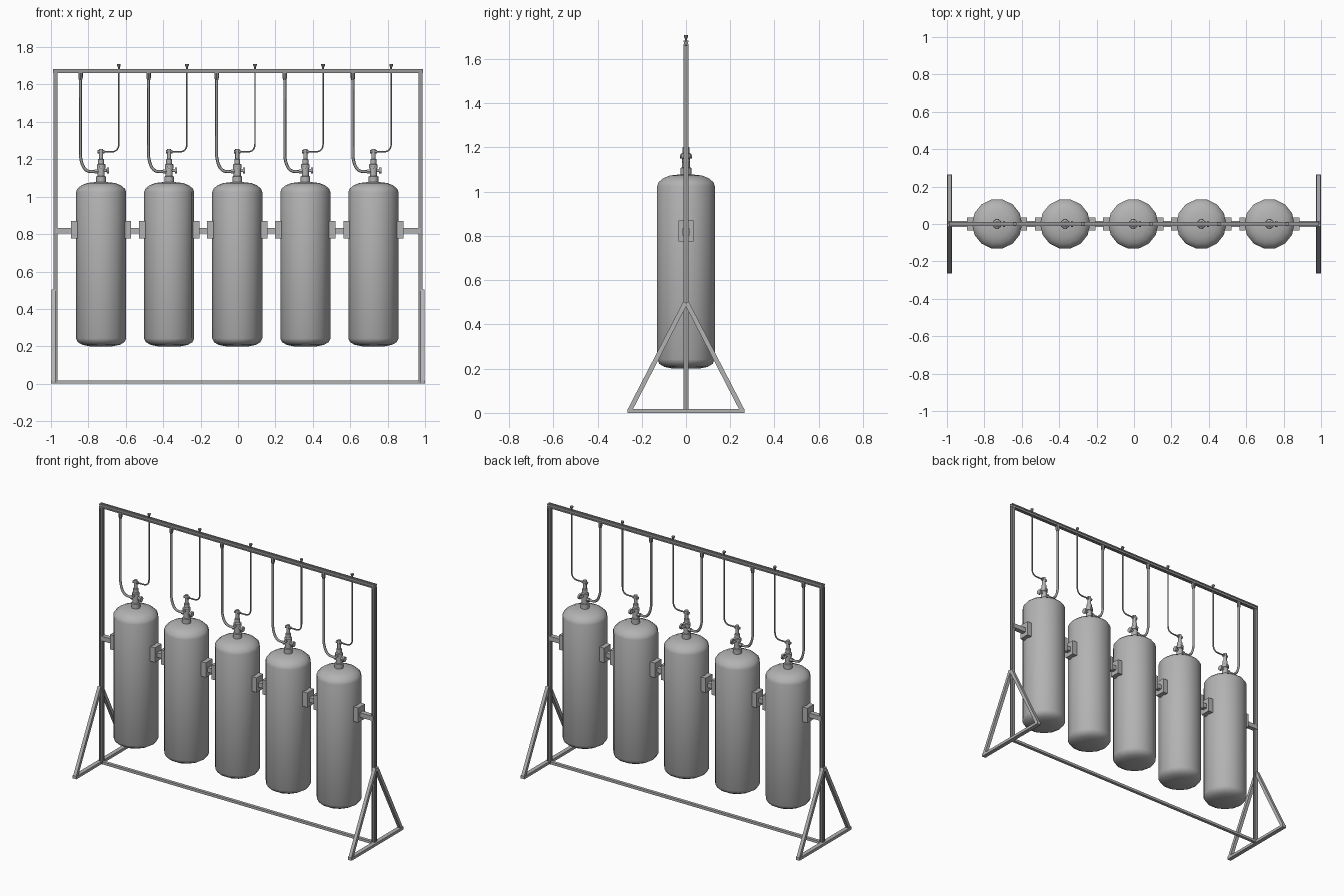
import bpy, bmesh, math
from mathutils import Vector, Matrix

if "Cube" in bpy.data.objects:
    bpy.data.objects.remove(bpy.data.objects["Cube"], do_unlink=True)


def material(name, v):
    m = bpy.data.materials.new(name)
    m.use_nodes = True
    m.diffuse_color = (v, v, v, 1)
    m.node_tree.nodes["Principled BSDF"].inputs["Base Color"].default_value = (v, v, v, 1)
    return m


LIGHT = material("light grey metal", 0.45)
FRAME = material("frame grey", 0.32)


def finish(name, bm, mat, smooth=None):
    bmesh.ops.recalc_face_normals(bm, faces=bm.faces)
    me = bpy.data.meshes.new(name)
    bm.to_mesh(me)
    bm.free()
    me.materials.append(mat)
    ob = bpy.data.objects.new(name, me)
    bpy.context.collection.objects.link(ob)
    if smooth:
        bpy.ops.object.select_all(action='DESELECT')
        ob.select_set(True)
        bpy.context.view_layer.objects.active = ob
        bpy.ops.object.shade_smooth_by_angle(angle=math.radians(smooth))
    return ob


def loft(name, rings, mat, smooth=None):
    """Skin a list of vertex rings and cap both ends."""
    bm = bmesh.new()
    loops = [[bm.verts.new(p) for p in ring] for ring in rings]
    for a, b in zip(loops, loops[1:]):
        for i in range(len(a)):
            j = (i + 1) % len(a)
            bm.faces.new((a[i], a[j], b[j], b[i]))
    bm.faces.new(loops[0])
    bm.faces.new(loops[-1])
    return finish(name, bm, mat, smooth)


def beam(name, a, b, w, mat, grooved=False):
    """Square bar from a to b, optionally with a shallow slot in each side."""
    a, b, h = Vector(a), Vector(b), w / 2
    side = [(h, -h)]
    if grooved:
        g, d = w * 0.17, h * 0.7
        side += [(h, -g), (d, -g), (d, g), (h, g)]
    profile = []
    for k in range(4):
        turn = Matrix.Rotation(k * math.pi / 2, 3, 'Z')
        profile += [turn @ Vector((x, y, 0)) for x, y in side]
    q = (b - a).to_track_quat('Z', 'X')
    return loft(name, [[e + q @ p for p in profile] for e in (a, b)], mat)


def turned(name, origin, profile, sides, mat, axis=(0, 0, 1), smooth=40):
    """Lathe a (radius, height) profile around an axis through origin."""
    q = Vector(axis).to_track_quat('Z', 'Y')
    rings = []
    for r, z in profile:
        rings.append([Vector(origin) + q @ Vector((r * math.cos(t), r * math.sin(t), z))
                      for t in (2 * math.pi * i / sides for i in range(sides))])
    return loft(name, rings, mat, smooth)


def block(name, centre, size, mat):
    bm = bmesh.new()
    bmesh.ops.create_cube(bm, size=1, matrix=Matrix.LocRotScale(Vector(centre), None, Vector(size)))
    return finish(name, bm, mat)


def hose(name, points, radius, mat):
    """Round hose: straight runs joined by a rounded bend."""
    cu = bpy.data.curves.new(name, 'CURVE')
    cu.dimensions = '3D'
    cu.bevel_depth = radius
    cu.bevel_resolution = 1
    cu.use_fill_caps = True
    sp = cu.splines.new('POLY')
    sp.points.add(len(points) - 1)
    for p, co in zip(sp.points, points):
        p.co = (*co, 1)
    cu.materials.append(mat)
    ob = bpy.data.objects.new(name, cu)
    bpy.context.collection.objects.link(ob)


def bend(start, corner, end, steps=6):
    s, c, e = Vector(start), Vector(corner), Vector(end)
    ts = [i / steps for i in range(steps + 1)]
    return [s * (1 - t) ** 2 + c * 2 * t * (1 - t) + e * t * t for t in ts]


# Main frame
POST, TOP = 0.976, 1.672
for s, label in ((1, "left"), (-1, "right")):
    beam(label + "_post", (s * POST, 0, 0.005), (s * POST, 0, TOP - 0.012), 0.023, FRAME, True)
    # Triangular foot
    x = s * 0.986
    block(label + "_foot_rail", (x, 0, 0.009), (0.027, 0.53, 0.018), LIGHT)
    for f, end in ((-1, "front"), (1, "back")):
        beam(f"{label}_{end}_brace", (x, f * 0.255, 0.01), (x, f * 0.003, 0.498), 0.021, LIGHT)
beam("top_rail", (-0.988, 0, TOP), (0.988, 0, TOP), 0.024, FRAME, True)
block("bottom_rail", (0, 0, 0.01), (1.95, 0.02, 0.016), LIGHT)

# Tank profile: shallow domes at both ends
TANK = [(0.06, 0.2), (0.1, 0.208), (0.124, 0.222), (0.134, 0.242), (0.134, 1.025),
        (0.127, 1.043), (0.105, 1.061), (0.075, 1.073), (0.03, 1.078)]
VALVE = [(0.026, 1.07), (0.026, 1.108), (0.019, 1.11), (0.019, 1.15), (0.023, 1.152),
         (0.023, 1.172), (0.016, 1.176), (0.016, 1.2), (0.011, 1.202), (0.011, 1.255)]
SPACING, SHIFT, BAR_Z = 0.364, -0.004, 0.818
centres = [SHIFT + SPACING * (i - 2) for i in range(5)]

for n, c in enumerate(centres, 1):
    turned(f"tank_{n}", (c, 0, 0), TANK, 14, LIGHT, smooth=50)
    turned(f"valve_{n}", (c, 0, 0), VALVE, 10, LIGHT)

    # Side knob, inlet nut and top cross fitting
    turned(f"valve_knob_{n}", (c, 0, 1.14),
           [(0.009, 0), (0.009, 0.03), (0.017, 0.031), (0.017, 0.042)], 10, LIGHT, (1, 0, 0))
    turned(f"inlet_nut_{n}", (c, 0, 1.134), [(0.012, 0), (0.012, 0.034)], 6, LIGHT, (-1, 0, 0))
    turned(f"cross_fitting_{n}", (c - 0.018, 0, 1.24), [(0.009, 0), (0.009, 0.036)], 8, LIGHT, (1, 0, 0))
    turned(f"valve_port_{n}", (c, -0.028, 1.16), [(0.009, 0), (0.009, 0.056)], 8, LIGHT, (0, 1, 0))

    # Thick feed hose on one side, thin hose on the other
    x = c - 0.11
    hose(f"feed_hose_{n}", [(x, 0, TOP)] + bend((x, 0, 1.215), (x + 0.01, 0, 1.134), (c - 0.055, 0, 1.134))
         + [(c, 0, 1.134)], 0.008, FRAME)
    turned(f"feed_connector_{n}", (x, 0, 1.625), [(0.009, 0), (0.012, 0.012), (0.012, 0.04)], 8, FRAME)
    x = c + 0.095
    hose(f"thin_hose_{n}", [(c, 0, 1.24)] + bend((c + 0.055, 0, 1.24), (x, 0, 1.24), (x, 0, 1.285))
         + [(x, 0, TOP)], 0.0045, FRAME)
    turned(f"top_fitting_{n}", (x, 0, TOP), [(0.005, 0), (0.005, 0.02), (0.01, 0.03), (0.01, 0.037)], 8, FRAME)

    # Clamp blocks gripping both sides
    for s, label in ((1, "left"), (-1, "right")):
        block(f"{label}_clamp_{n}", (c + s * 0.144, 0, 0.823), (0.034, 0.068, 0.095), LIGHT)

# Support bars from post to tank and between tanks
stops = [-POST - 0.15] + centres + [POST + 0.15]
for n, (a, b) in enumerate(zip(stops, stops[1:]), 1):
    beam(f"support_bar_{n}", (a + 0.15, 0, BAR_Z), (b - 0.15, 0, BAR_Z), 0.03, LIGHT)
